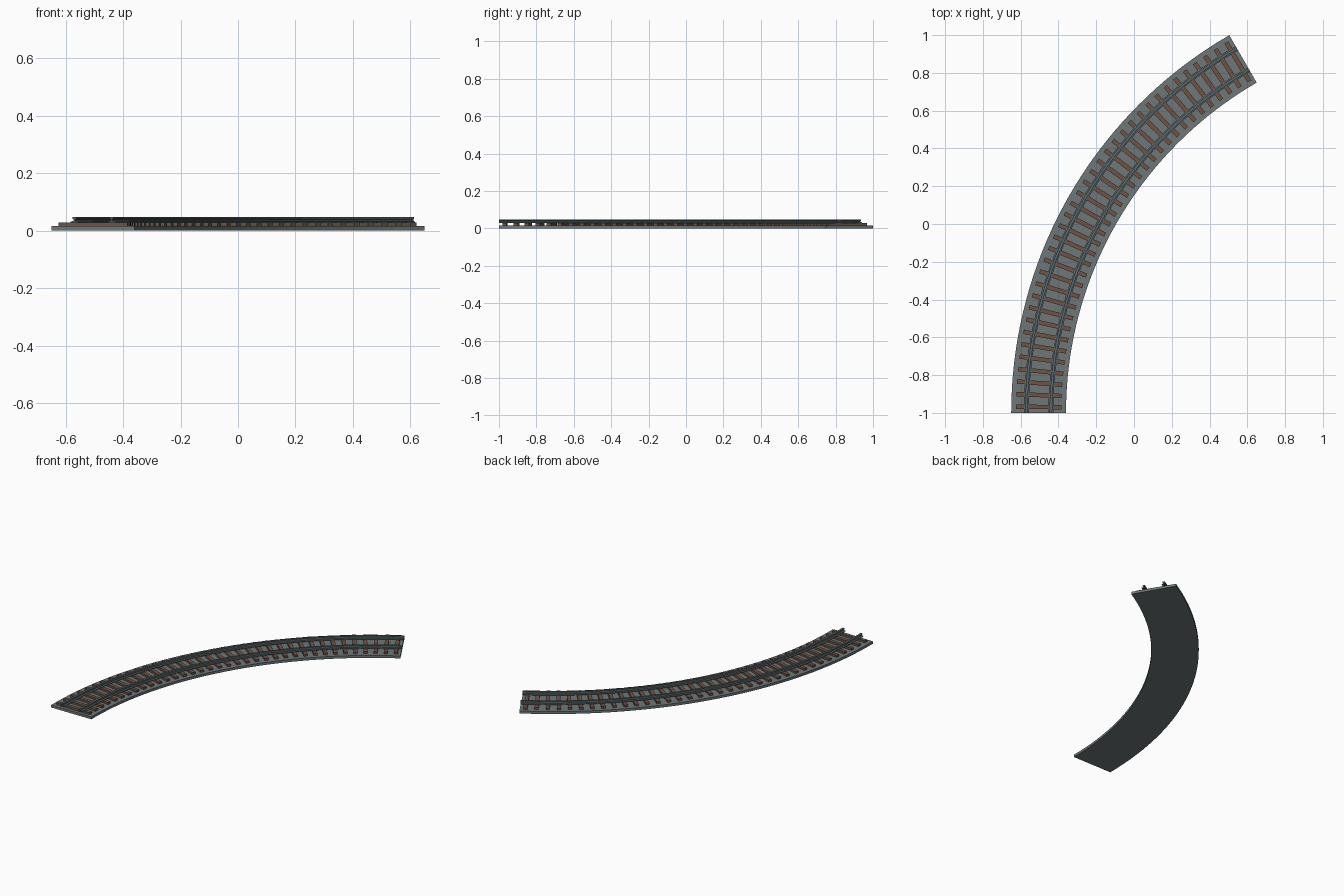
import bpy
import bmesh
from math import pi, radians, cos, sin
from mathutils import Matrix, Vector

cube = bpy.data.objects.get("Cube")
if cube:
    bpy.data.objects.remove(cube, do_unlink=True)

# Curve layout: a sixty degree bend around one centre
CENTRE = Vector((1.659, -1.0, 0.0))
SWEEP = radians(60)
OUTER, INNER = 2.309, 2.019
MIDDLE = (OUTER + INNER) / 2
GAUGE = 0.13
SLEEPERS = 36
SEGMENTS = 36
BED_TOP, SLEEPER_TOP, RAIL_TOP = 0.016, 0.029, 0.048


def material(name, colour):
    mat = bpy.data.materials.new(name)
    mat.use_nodes = True
    mat.diffuse_color = (*colour, 1)
    bsdf = mat.node_tree.nodes["Principled BSDF"]
    bsdf.inputs["Base Color"].default_value = (*colour, 1)
    bsdf.inputs["Roughness"].default_value = 0.8
    return mat


def finish(name, bm, mat, smooth=False):
    bmesh.ops.recalc_face_normals(bm, faces=bm.faces)
    mesh = bpy.data.meshes.new(name)
    bm.to_mesh(mesh)
    bm.free()
    mesh.materials.append(mat)
    obj = bpy.data.objects.new(name, mesh)
    bpy.context.collection.objects.link(obj)
    if smooth:
        bpy.ops.object.select_all(action='DESELECT')
        obj.select_set(True)
        bpy.context.view_layer.objects.active = obj
        bpy.ops.object.shade_smooth_by_angle(angle=radians(30))
    return obj


def sweep(name, profile, mat):
    """Carry a closed (radius, height) profile around the bend."""
    bm = bmesh.new()
    rings = []
    for i in range(SEGMENTS + 1):
        a = pi - SWEEP * i / SEGMENTS
        rings.append([bm.verts.new(CENTRE + Vector((r * cos(a), r * sin(a), z)))
                      for r, z in profile])
    n = len(profile)
    for a, b in zip(rings, rings[1:]):
        for j in range(n):
            k = (j + 1) % n
            bm.faces.new((a[j], a[k], b[k], b[j]))
    bm.faces.new(rings[0])
    bm.faces.new(rings[-1])
    return finish(name, bm, mat, True)


def rail_profile(radius):
    """Foot, thin web and head, mirrored about the rail centre line."""
    half = [(0.013, SLEEPER_TOP), (0.013, 0.032), (0.003, 0.034),
            (0.003, 0.040), (0.007, 0.041), (0.007, RAIL_TOP)]
    return ([(radius + x, z) for x, z in half]
            + [(radius - x, z) for x, z in reversed(half)])


gravel = material("gravel grey", (0.155, 0.185, 0.195))
wood = material("sleeper brown", (0.16, 0.085, 0.055))
steel = material("rail steel", (0.10, 0.135, 0.145))

# Track bed
sweep("track_bed", [(INNER, 0), (OUTER, 0), (OUTER, BED_TOP), (INNER, BED_TOP)], gravel)

# Rails
for name, side in (("outer_rail", 1), ("inner_rail", -1)):
    sweep(name, rail_profile(MIDDLE + side * GAUGE / 2), steel)

# Sleepers, evenly spaced with half a gap at both ends
bm = bmesh.new()
height = SLEEPER_TOP - BED_TOP
for i in range(SLEEPERS):
    angle = pi - SWEEP * (i + 0.5) / SLEEPERS
    place = (Matrix.Translation(CENTRE) @ Matrix.Rotation(angle, 4, 'Z')
             @ Matrix.Translation((MIDDLE, 0, BED_TOP + height / 2))
             @ Matrix.Diagonal((0.24, 0.023, height, 1)))
    bmesh.ops.create_cube(bm, size=1, matrix=place)
finish("sleepers", bm, wood)
